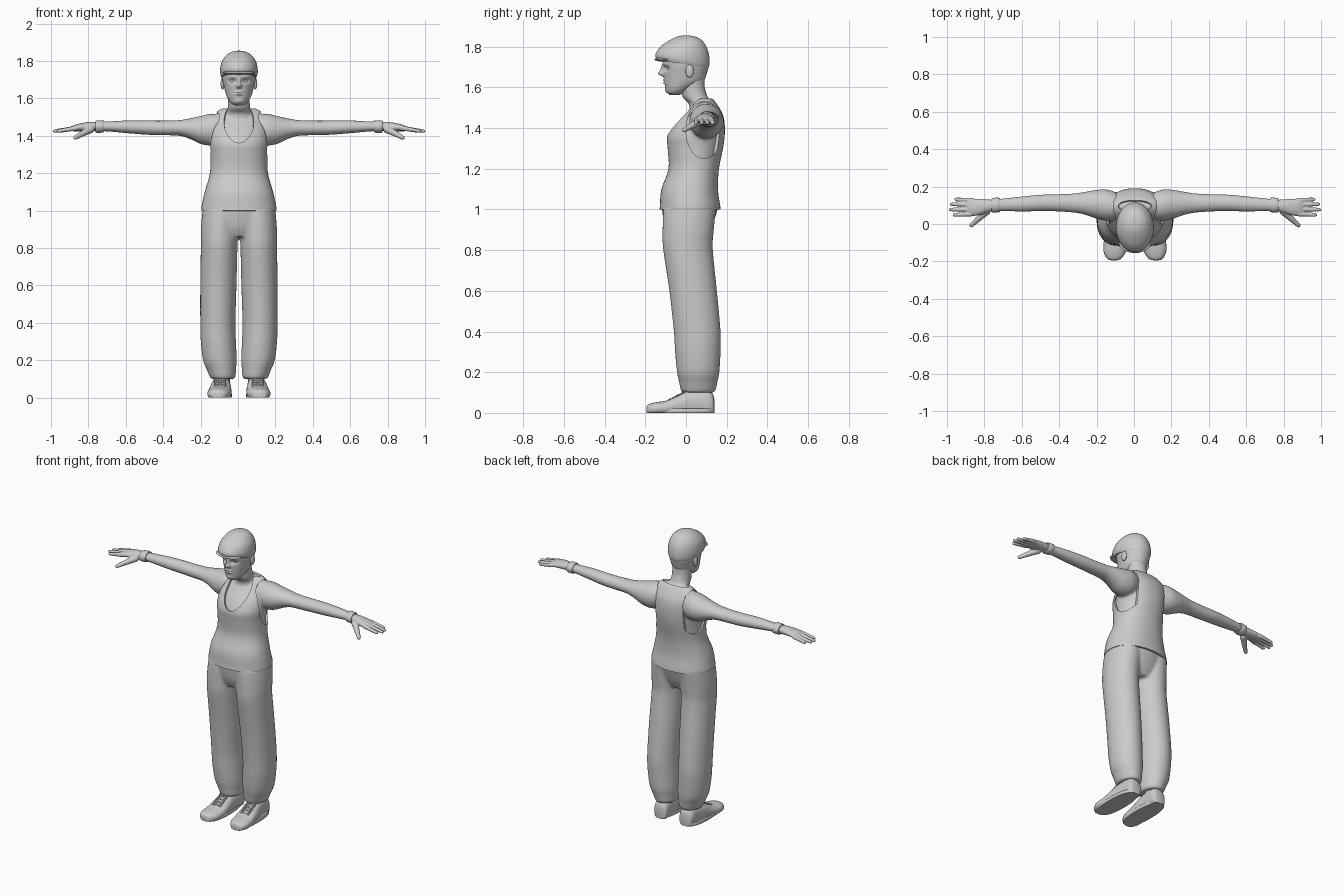
import bpy, bmesh, math
from mathutils import Vector

SHIFT = 0.005  # the figure stands slightly off the centre line


# --- helpers: a ring is (centre, half-axis U, half-axis V) ---
def z_rings(rows):      # z, cx, cy, rx, ry[, tilt]
    out = []
    for z, cx, cy, rx, ry, *t in rows:
        t = t[0] if t else 0
        out.append((Vector((cx, cy, z + t * cy)), Vector((rx, 0, 0)), Vector((0, ry, t * ry))))
    return out


def x_rings(rows):      # x, cy, cz, ry, rz
    return [(Vector((x, cy, cz)), Vector((0, ry, 0)), Vector((0, 0, rz))) for x, cy, cz, ry, rz in rows]


def y_rings(rows):      # y, cx, cz, rx, rz
    return [(Vector((cx, y, cz)), Vector((rx, 0, 0)), Vector((0, 0, rz))) for y, cx, cz, rx, rz in rows]


def tube(a, b, r0, r1):     # round-ended finger shape
    a, b = Vector(a), Vector(b)
    d = b - a
    u = d.orthogonal().normalized()
    v = d.normalized().cross(u)
    return [(a + d * t, u * r, v * r) for t, r in
            ((0, r0 * .3), (.05, r0), (.5, (r0 + r1) / 2), (.88, r1), (.97, r1 * .7), (1, r1 * .2))]


def flip(rings):
    m = Vector((-1, 1, 1))
    return [(c * m, u * m, v * m) for c, u, v in rings]


def both(rings):
    return [rings, flip(rings)]


def curve_through(rings, sub):
    out = []
    n = len(rings)
    for i in range(n - 1):
        p = [rings[max(0, min(n - 1, i + k))] for k in (-1, 0, 1, 2)]
        for s in range(sub):
            t = s / sub
            out.append([.5 * (2 * b + (c - a) * t + (2 * a - 5 * b + 4 * c - d) * t * t
                              + (3 * b - a - 3 * c + d) * t ** 3) for a, b, c, d in zip(*p)])
    return out + [rings[-1]]


def loft(name, parts, sides=32, power=2.0, sub=4, caps=True, floor=None, sharp=40):
    bm = bmesh.new()
    for rings in parts:
        loops = []
        for c, u, v in curve_through(rings, sub):
            loop = []
            for k in range(sides):
                a = 2 * math.pi * k / sides
                cs, sn = math.cos(a), math.sin(a)
                co = c + u * math.copysign(abs(cs) ** (2 / power), cs) + v * math.copysign(abs(sn) ** (2 / power), sn)
                if floor is not None:
                    co.z = max(co.z, floor)
                loop.append(bm.verts.new(co))
            loops.append(loop)
        for a, b in zip(loops, loops[1:]):
            for k in range(sides):
                j = (k + 1) % sides
                bm.faces.new((a[k], a[j], b[j], b[k]))
        if caps:
            bm.faces.new(loops[0])
            bm.faces.new(loops[-1])
    return finish(name, bm, sharp)


def balls(name, items):     # (centre, radii)
    bm = bmesh.new()
    for c, r in items:
        vs = bmesh.ops.create_uvsphere(bm, u_segments=32, v_segments=20, radius=1)["verts"]
        for v in vs:
            v.co = Vector(c) + v.co * Vector(r)
    return finish(name, bm)


def finish(name, bm, sharp=40):
    bmesh.ops.recalc_face_normals(bm, faces=bm.faces)
    me = bpy.data.meshes.new(name)
    bm.to_mesh(me)
    bm.free()
    me.polygons.foreach_set("use_smooth", [True] * len(me.polygons))
    me.set_sharp_from_angle(angle=math.radians(sharp))
    ob = bpy.data.objects.new(name, me)
    ob.location.x = SHIFT
    bpy.context.collection.objects.link(ob)
    return ob


def blend(ob, voxel, iterations):   # fuse overlapping lofts into one skin
    m = ob.modifiers.new("fuse", 'REMESH')
    m.mode, m.voxel_size, m.use_smooth_shade = 'VOXEL', voxel, True
    s = ob.modifiers.new("relax", 'SMOOTH')
    s.factor, s.iterations = .5, iterations


# --- sleeveless top ---
trunk = [(1.0, 0, .02, .2, .15), (1.02, 0, .02, .2, .148), (1.1, 0, .018, .183, .139),
         (1.2, 0, .038, .155, .124), (1.3, 0, .046, .153, .136), (1.36, 0, .049, .158, .141),
         (1.42, 0, .065, .156, .125), (1.47, 0, .083, .15, .097), (1.51, 0, .09, .138, .067),
         (1.535, 0, .093, .11, .046), (1.545, 0, .095, .09, .032)]
top = loft("sleeveless_top", [z_rings(trunk)], 64, 2.2, caps=False)
m = top.modifiers.new("cloth", 'SOLIDIFY')
m.thickness, m.offset = .012, -1
cutters = [balls("neckline_cutter", [((0, -.03, 1.52), (.085, .14, .175))])]
for side in both(x_rings([(.1, .09, 1.39, .09, .14), (.35, .09, 1.39, .09, .14)])):
    cutters.append(loft("armhole_cutter", [side], 48, sub=1))
for c in cutters:
    c.hide_render = True
    c.hide_viewport = True
    m = top.modifiers.new("opening", 'BOOLEAN')
    m.operation, m.solver, m.object = 'DIFFERENCE', 'EXACT', c
m = top.modifiers.new("crisp_edges", 'EDGE_SPLIT')
m.split_angle = math.radians(40)

# --- chest, neck and arms ---
chest = z_rings([(z - .005, cx, cy, rx - .01, ry - .01) for z, cx, cy, rx, ry in trunk[3:]])
neck = z_rings([(1.48, 0, .075, .08, .06), (1.52, 0, .07, .068, .056), (1.55, 0, .046, .06, .062),
                (1.6, 0, .033, .058, .06), (1.66, 0, .03, .06, .06)])
arm = x_rings([(.06, .09, 1.44, .06, .07), (.14, .1, 1.434, .083, .085), (.2, .105, 1.431, .078, .076),
               (.26, .11, 1.438, .063, .056), (.32, .112, 1.442, .052, .042), (.42, .113, 1.442, .046, .039),
               (.5, .113, 1.444, .044, .038), (.6, .107, 1.448, .041, .034), (.7, .103, 1.45, .034, .027),
               (.76, .1, 1.45, .031, .025)])
blend(loft("chest_neck_and_arms", [chest, neck] + both(arm)), .008, 4)

# --- wristbands and hands ---
loft("wristbands", both(x_rings([(.722, .102, 1.45, .034, .028), (.727, .102, 1.45, .039, .033),
                                 (.762, .1, 1.449, .039, .033), (.767, .1, 1.449, .033, .027)])), sub=2)
hand = both(x_rings([(.75, .1, 1.45, .029, .023), (.8, .095, 1.449, .037, .025), (.85, .09, 1.445, .046, .021),
                     (.885, .09, 1.44, .045, .016), (.9, .09, 1.437, .04, .01)]))
for y0, y1, tip in ((.127, .132, .965), (.103, .106, .99), (.078, .077, .996), (.054, .048, .975)):
    hand += both(tube((.865, y0, 1.442), (tip, y1, 1.424), .0125, .0095))
hand += both(tube((.785, .075, 1.438), (.84, .025, 1.41), .02, .016))
hand += both(tube((.825, .038, 1.418), (.882, -.014, 1.386), .016, .011))
blend(loft("hands", hand, 16), .004, 2)

# --- head: lofted, then the face is pushed in and out ---
head = loft("head", [z_rings([(1.562, 0, -.055, .02, .022), (1.575, 0, -.048, .043, .045),
                              (1.6, 0, -.03, .06, .071), (1.63, 0, -.01, .072, .096),
                              (1.67, 0, -.003, .082, .106), (1.71, 0, 0, .09, .112),
                              (1.76, 0, 0, .09, .112), (1.81, 0, 0, .07, .08)])], 96, sub=9, sharp=80)
face = [(0, 1.667, .013, .012, -.026), (0, 1.69, .01, .02, -.014),          # nose
        (.034, 1.693, .02, .011, .014), (.03, 1.716, .03, .008, -.005),     # eye sockets, brows
        (0, 1.635, .022, .005, -.008), (0, 1.621, .02, .005, -.008),        # lips
        (0, 1.628, .026, .0025, .004), (0, 1.585, .02, .012, -.006)]        # mouth, chin
for v in head.data.vertices:
    if v.co.y < -.02:
        x, z = abs(v.co.x), v.co.z
        v.co.y += sum(d * math.exp(-((x - a) / rx) ** 2 - ((z - b) / rz) ** 2) for a, b, rx, rz, d in face)
balls("eyes", [((s * .034, -.08, 1.692), (.014, .013, .011)) for s in (1, -1)])
balls("ears", [((s * .087, .018, 1.68), (.011, .02, .032)) for s in (1, -1)])

# --- flat cap with a short brim ---
loft("cap", [z_rings([(1.712, 0, -.018, .094, .127, -.17), (1.73, 0, -.018, .1, .133, -.17),
                      (1.76, 0, -.015, .1, .13, -.1), (1.8, 0, -.008, .09, .111, -.05),
                      (1.835, 0, 0, .063, .075), (1.852, 0, 0, .03, .035), (1.855, 0, 0, .004, .004)])], 48)
balls("cap_brim", [((0, -.1, 1.737), (.086, .055, .011))])

# --- baggy trousers ---
leg = z_rings([(.1, .088, .06, .062, .078), (.115, .088, .06, .07, .087), (.15, .094, .06, .078, .094),
               (.2, .102, .06, .09, .104), (.3, .11, .058, .094, .112), (.4, .113, .055, .094, .115),
               (.6, .11, .035, .097, .117), (.8, .106, .01, .098, .122), (.88, .104, .01, .1, .125),
               (.95, .1, .014, .1, .128), (1.015, .095, .02, .098, .13)])
hips = z_rings([(.86, 0, .01, .14, .09), (.92, 0, .012, .19, .118), (1.015, 0, .02, .194, .14)])
blend(loft("trousers", both(leg) + [hips], 40), .008, 5)

# --- shoes, soles, laces and ankles ---
shoe_rows = [(-.194, .112, .03, .015), (-.185, .111, .042, .038), (-.15, .108, .052, .059),
             (-.1, .104, .06, .063), (-.05, .1, .082, .06), (0, .097, .108, .055),
             (.06, .094, .12, .05), (.11, .092, .115, .048), (.133, .091, .09, .04), (.14, .09, .06, .018)]
loft("shoes", both(y_rings([(y, x, h * .4, w, h * .6) for y, x, h, w in shoe_rows])), 32, 2.3, floor=0)
loft("soles", both(z_rings([(0, .101, -.027, .06, .164), (.004, .101, -.027, .063, .167),
                            (.018, .101, -.027, .063, .167), (.022, .101, -.027, .06, .164)])), 40, 2.4, sub=1)
laces = []
for i in range(5):
    y, z = -.085 + i * .02, .066 + i * .0105
    laces += both(tube((.07, y, z - .004), (.132, y + .012, z + .002), .005, .005))
    laces += both(tube((.132, y, z - .004), (.07, y + .012, z + .002), .005, .005))
loft("laces", laces, 8, sub=2)
loft("ankles", both(z_rings([(.07, .09, .07, .042, .05), (.16, .09, .065, .045, .055)])), 24, sub=1)
